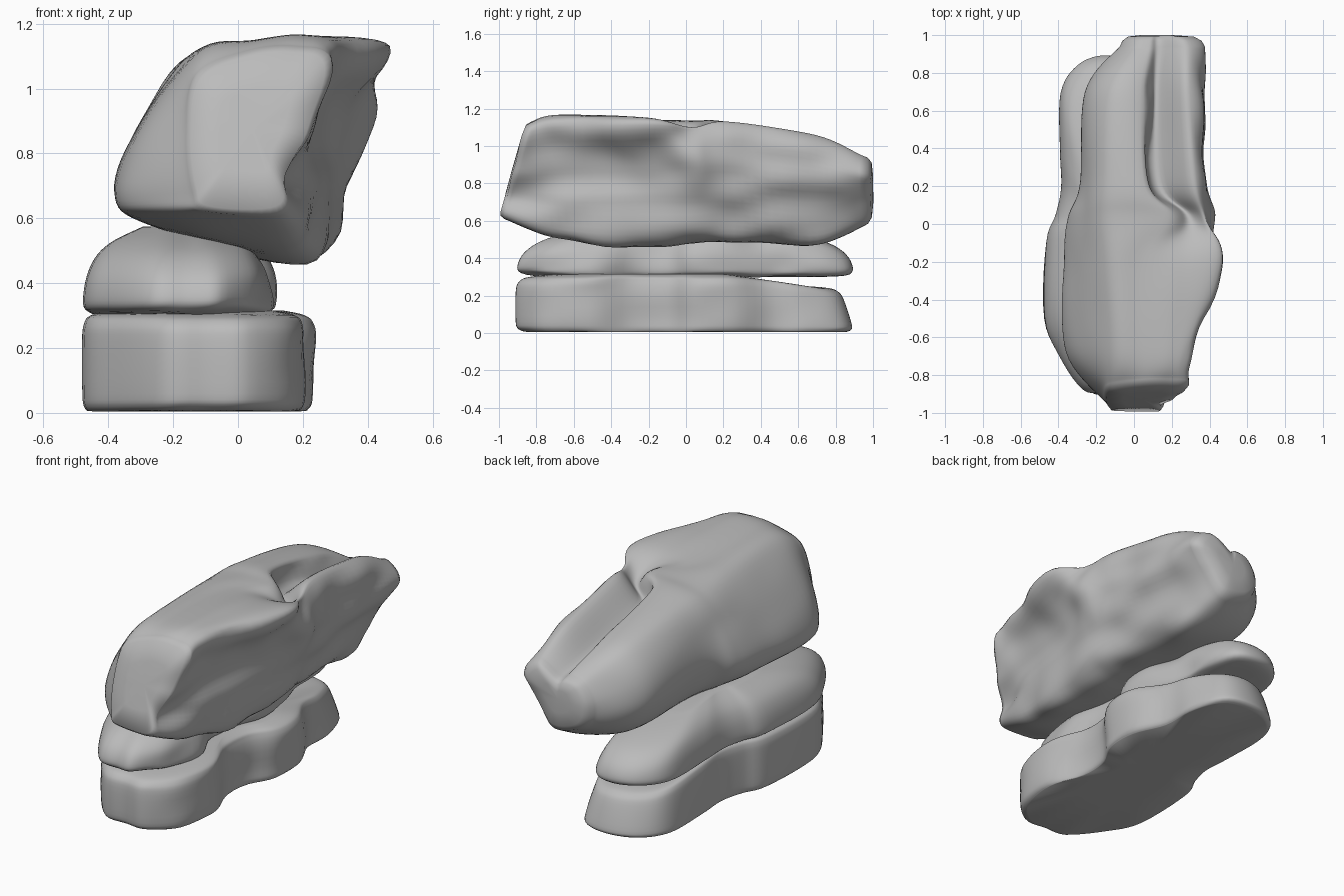
import bpy, bmesh
from mathutils import Vector, noise

if "Cube" in bpy.data.objects:
    bpy.data.objects.remove(bpy.data.objects["Cube"])

stone = bpy.data.materials.new("grey stone")
stone.diffuse_color = (0.5, 0.5, 0.5, 1)
stone.use_nodes = True
stone.node_tree.nodes["Principled BSDF"].inputs["Base Color"].default_value = stone.diffuse_color


def spline(a, b, c, d, t):
    """Catmull-Rom point between b and c."""
    return 0.5 * (2 * b + (c - a) * t + (2 * a - 5 * b + 4 * c - d) * t * t
                  + (3 * b - a - 3 * c + d) * t ** 3)


def refine(pts, n, closed):
    out, m = [], len(pts)
    get = (lambda i: pts[i % m]) if closed else (lambda i: pts[max(0, min(m - 1, i))])
    for i in range(m if closed else m - 1):
        out += [spline(get(i - 1), get(i), get(i + 1), get(i + 2), k / n) for k in range(n)]
    return out if closed else out + [pts[-1]]


def loft(name, rings, around, along, start, end, rough):
    """Smooth rock through key rings; start/end list (scale, offset) of the closing rings."""
    rings = [refine(r, around, True) for r in rings]
    cols = [refine(list(c), along, False) for c in zip(*rings)]
    rings = [list(r) for r in zip(*cols)]

    def shrunk(ring, f, dy):
        mid = sum(ring, Vector()) / len(ring)
        return [mid + (p - mid) * f + Vector((0, dy, 0)) for p in ring]
    first, last = rings[0], rings[-1]
    rings = [shrunk(first, *s) for s in start] + rings + [shrunk(last, *s) for s in end]
    bm = bmesh.new()
    vs = [[bm.verts.new(p) for p in r] for r in rings]
    m = len(vs[0])
    for a, b in zip(vs, vs[1:]):
        for i in range(m):
            bm.faces.new((a[i], a[(i + 1) % m], b[(i + 1) % m], b[i]))
    for r in (vs[0], vs[-1]):
        c = bm.verts.new(sum((v.co for v in r), Vector()) / m)
        for i in range(m):
            bm.faces.new((r[i], r[(i + 1) % m], c))
    bmesh.ops.recalc_face_normals(bm, faces=bm.faces[:])
    bm.normal_update()
    # weathered lumps, mostly on the right side and underneath
    moves = []
    for v in bm.verts:
        n = v.normal
        weight = max(0.1, min(1, n.x - 0.5 * n.z))
        p = Vector((v.co.x * 5, v.co.y * 4, v.co.z * 7))
        moves.append(n * noise.noise(p) * rough * weight)
    for v, d in zip(bm.verts, moves):
        v.co += d
        v.co.z = max(v.co.z, 0.005)
    for f in bm.faces:
        f.smooth = True
    me = bpy.data.meshes.new(name)
    bm.to_mesh(me)
    bm.free()
    me.materials.append(stone)
    ob = bpy.data.objects.new(name, me)
    bpy.context.collection.objects.link(ob)


# plan outline shared by the two lower slabs
outline = [(-.24, -.885), (-.1, -.9), (.03, -.9), (.16, -.76), (.2, -.52), (.13, -.3),
           (.14, -.1), (.22, .05), (.22, .25), (.14, .45), (.13, .65), (.06, .85),
           (-.1, .9), (-.27, .85), (-.38, .7), (-.385, .4), (-.375, .2), (-.41, .05),
           (-.47, -.1), (-.48, -.5), (-.39, -.7)]


def slab(name, rows, width, back_drop, back_taper, rough):
    z0, z1 = rows[0][0], rows[-1][0]
    rings = []
    for z, s in rows:
        ring = []
        for x, y in outline:
            x = -.475 + (x + .48) * width
            back = min(1, max(0, (y - .3) / .55))
            f = s * (1 - back_taper * back * (z - z0) / (z1 - z0))
            ring.append(Vector((-.16 + (x + .16) * f, y * (f + s) / 2,
                                z - back * back_drop * (z - z0))))
        rings.append(ring)
    loft(name, rings, 5, 4, [(.5, 0)], [(.5, 0)], rough)


slab("bottom_slab", [(.005, .95), (.02, .985), (.06, 1), (.22, 1), (.275, .98), (.30, .92), (.315, .75)],
     1.0, .2, .18, .012)
slab("middle_slab", [(.305, .86), (.32, .97), (.36, .99), (.43, .95), (.49, .85), (.535, .68), (.575, .42)],
     .84, .06, 0, .03)

# top boulder: cross-sections (x, z) from front to back
stations = [-.97, -.68, -.2, .03, .22, .7, .94]
sections = [
    [(-.1, .62), (-.14, .68), (-.16, .85), (-.13, 1.04), (.04, 1.12), (.18, 1.13), (.28, 1.09), (.23, .88), (.16, .73), (.12, .62)],
    [(-.26, .59), (-.36, .67), (-.29, .88), (-.12, 1.11), (.05, 1.15), (.2, 1.165), (.3, 1.12), (.24, .9), (.22, .7), (.18, .5)],
    [(-.25, .57), (-.37, .7), (-.3, .9), (-.14, 1.11), (.05, 1.14), (.25, 1.145), (.465, 1.13), (.34, .92), (.31, .7), (.22, .46)],
    [(-.2, .56), (-.35, .72), (-.27, .95), (-.13, 1.11), (.18, 1.13), (.29, 1.04), (.38, 1.1), (.42, .94), (.33, .7), (.22, .48)],
    [(-.15, .55), (-.28, .75), (-.25, .95), (-.14, 1.1), (.07, 1.12), (.13, .99), (.32, 1.13), (.38, .95), (.33, .7), (.22, .5)],
    [(-.12, .54), (-.25, .7), (-.24, .87), (-.12, 1.02), (.05, 1.02), (.12, .92), (.28, 1.055), (.38, .9), (.31, .66), (.2, .48)],
    [(.02, .6), (-.06, .67), (-.07, .78), (-.01, .88), (.08, .9), (.14, .88), (.28, .95), (.38, .84), (.29, .7), (.18, .58)],
]
rings = []
for k, (y, sec) in enumerate(zip(stations, sections)):
    lean = .28 if k == 0 else 0   # the front face slopes backwards
    rings.append([Vector((x, y + lean * (z - .62), z)) for x, z in sec])
loft("top_boulder", rings, 8, 10, [(.5, -.03), (.93, -.025)],
     [(.93, .03), (.78, .052), (.4, .06)], .032)
